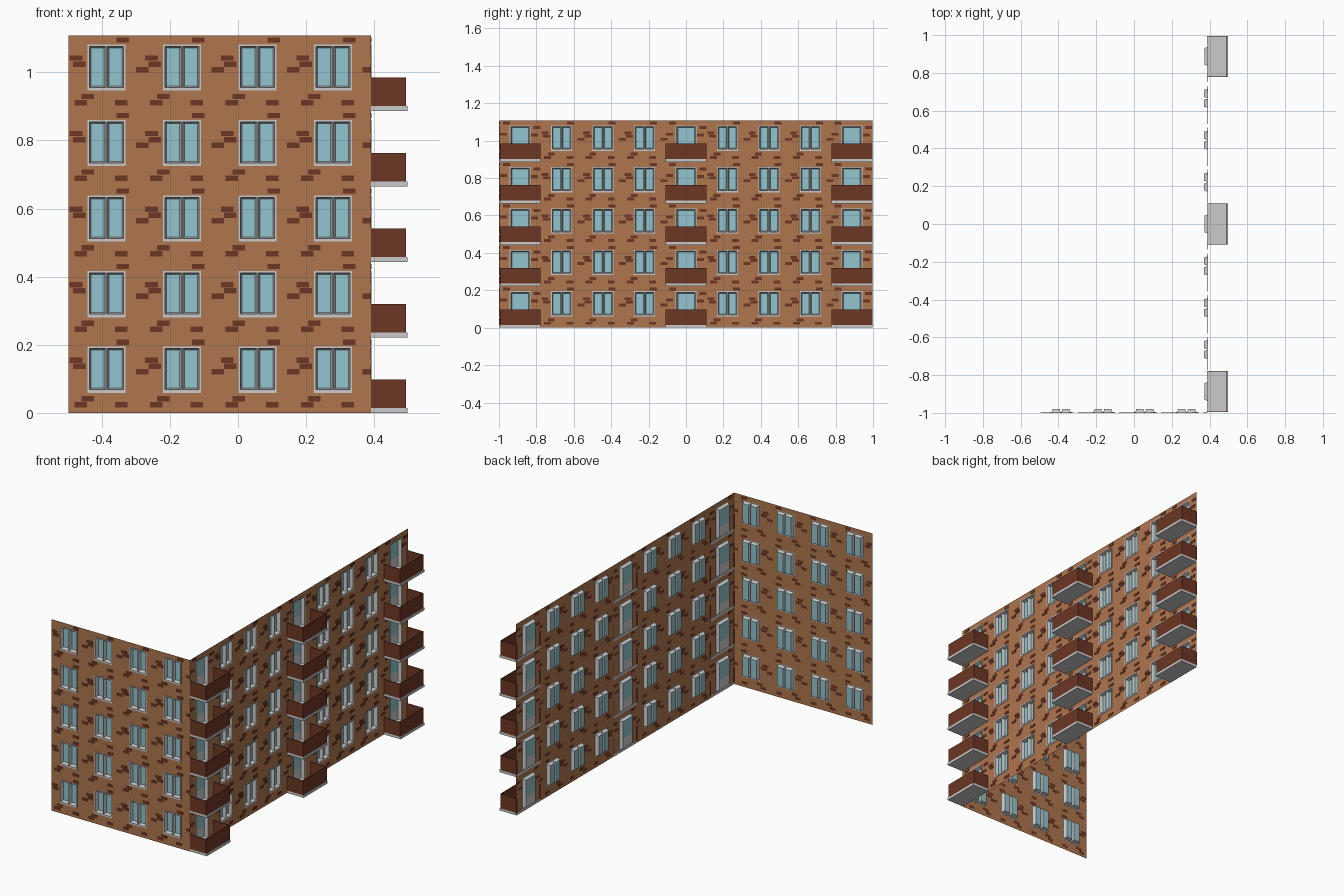
import bpy, bmesh
from mathutils import Matrix, Vector

if "Cube" in bpy.data.objects:
    bpy.data.objects.remove(bpy.data.objects["Cube"])

C = 0.2217                      # facade cell size
ROWS = 5
WX0, WX1, WY0 = -0.497, 0.3898, -0.9975


def material(name, rgb):
    m = bpy.data.materials.new(name)
    m.diffuse_color = (*rgb, 1)
    m.use_nodes = True
    m.node_tree.nodes["Principled BSDF"].inputs["Base Color"].default_value = m.diffuse_color
    return m


MATS = {
    "wall": material("wall_orange", (0.43, 0.18, 0.078)),
    "bricks": material("brick_red", (0.155, 0.038, 0.018)),
    "railings": material("railing_red", (0.155, 0.038, 0.018)),
    "glass": material("glass_blue", (0.29, 0.56, 0.62)),
}
parts = {}


def quad(part, M, pts):
    bm = parts.setdefault(part, bmesh.new())
    bm.faces.new([bm.verts.new(M @ Vector(p)) for p in pts])


def rect(part, M, r, d):
    u0, v0, u1, v1 = r
    quad(part, M, [(u0, v0, d), (u1, v0, d), (u1, v1, d), (u0, v1, d)])


def ring(part, M, a, da, b, db):
    """Four quads joining outer rectangle a to inner rectangle b."""
    A = [(a[0], a[1], da), (a[2], a[1], da), (a[2], a[3], da), (a[0], a[3], da)]
    B = [(b[0], b[1], db), (b[2], b[1], db), (b[2], b[3], db), (b[0], b[3], db)]
    for i in range(4):
        j = (i + 1) % 4
        if A[i] != B[i] or A[j] != B[j]:
            quad(part, M, [A[i], A[j], B[j], B[i]])


def box(part, M, lo, hi):
    r = (lo[0], lo[1], hi[0], hi[1])
    rect(part, M, r, hi[2])
    ring(part, M, r, lo[2], r, hi[2])
    u0, v0, u1, v1 = r
    quad(part, M, [(u0, v0, lo[2]), (u0, v1, lo[2]), (u1, v1, lo[2]), (u1, v0, lo[2])])


def inset(r, k):
    return (r[0] + k, r[1] + k, r[2] - k, r[3] - k)


def pocket(M, r, taper=0.005, depth=0.018):
    """Tapered recess leading to a pane at its inner end."""
    b = inset(r, taper)
    ring("window_frames", M, r, 0.0, b, -depth)
    rect("glass", M, b, -depth)


def surround(M, r, w=0.006):
    """Raised border around an opening."""
    ring("window_frames", M, r, 0.0, r, 0.0025)
    ring("window_frames", M, r, 0.0025, inset(r, w), 0.0025)
    ring("window_frames", M, inset(r, w), 0.0025, inset(r, w), 0.0)


# Brick positions inside a cell (lower-left corners)
WINDOW_BRICKS = [(0.003, 0.147), (0.012, 0.129), (0.14, 0.2), (0.197, 0.113),
                 (0.037, 0.034), (0.017, 0.016), (0.136, 0.016)]
DOOR_BRICKS = [(0.019, 0.2), (0.182, 0.175), (0.17, 0.135), (0.003, 0.14)]


def bricks(M, places, last):
    for u, v in places:
        u1 = min(u + 0.037, C) if last else u + 0.037
        box("bricks", M, (u, v, -0.0003), (u1, v + 0.0155, 0.002))


def window_cell(M, last):
    r = (C / 2 - 0.056, 0.062, C / 2 + 0.056, 0.195)
    ring("wall", M, (0, 0, C, C), 0.0, r, 0.0)
    surround(M, r)
    i = inset(r, 0.006)
    m = C / 2
    left, right = (i[0], i[1], m - 0.002, i[3]), (m + 0.002, i[1], i[2], i[3])
    pocket(M, left)
    pocket(M, right)
    rect("window_frames", M, (m - 0.002, i[1], m + 0.002, i[3]), 0.0)
    # Sill
    box("window_frames", M, (r[0], r[1] - 0.003, -0.001), (r[2], r[1] + 0.001, 0.0025))
    bricks(M, WINDOW_BRICKS, last)


def balcony_cell(M, last):
    # Door with a glazed top and a solid lower panel
    r = (C / 2 - 0.056, 0.014, C / 2 + 0.056, 0.195)
    ring("wall", M, (0, 0, C, C), 0.0, r, 0.0)
    surround(M, r)
    i = inset(r, 0.006)
    b = inset(i, 0.006)
    ring("window_frames", M, i, 0.0, b, -0.016)
    rect("window_frames", M, (b[0], b[1], b[2], 0.085), -0.016)
    rect("glass", M, (b[0], 0.085, b[2], b[3]), -0.016)
    bricks(M, DOOR_BRICKS, last)
    # Slab and three railing panels
    e, t, out, top = 0.002, 0.004, 0.103, 0.098
    box("balcony_slabs", M, (e, 0, -0.001), (C - e, 0.014, 0.1072))
    box("railings", M, (e, 0.014, out - t), (C - e, top, out))
    for u in (e, C - e - t):
        box("railings", M, (u, 0.014, -0.003), (u + t, top, out - t))


def facade(origin, right, out, columns, balconies=()):
    for c in range(columns):
        for row in range(ROWS):
            o = Vector(origin) + Vector(right) * C * c + Vector((0, 0, C * row))
            M = Matrix((right, (0, 0, 1), out)).transposed().to_4x4()
            M.translation = o
            (balcony_cell if c in balconies else window_cell)(M, c == columns - 1)


facade((WX0, WY0, 0), (1, 0, 0), (0, -1, 0), 4)
facade((WX1, WY0, 0), (0, 1, 0), (1, 0, 0), 9, (0, 4, 8))

# One object per building part
for name, bm in parts.items():
    bmesh.ops.remove_doubles(bm, verts=bm.verts, dist=1e-5)
    me = bpy.data.meshes.new(name)
    bm.to_mesh(me)
    bm.free()
    if name in MATS:
        me.materials.append(MATS[name])
    bpy.context.collection.objects.link(bpy.data.objects.new(name, me))
